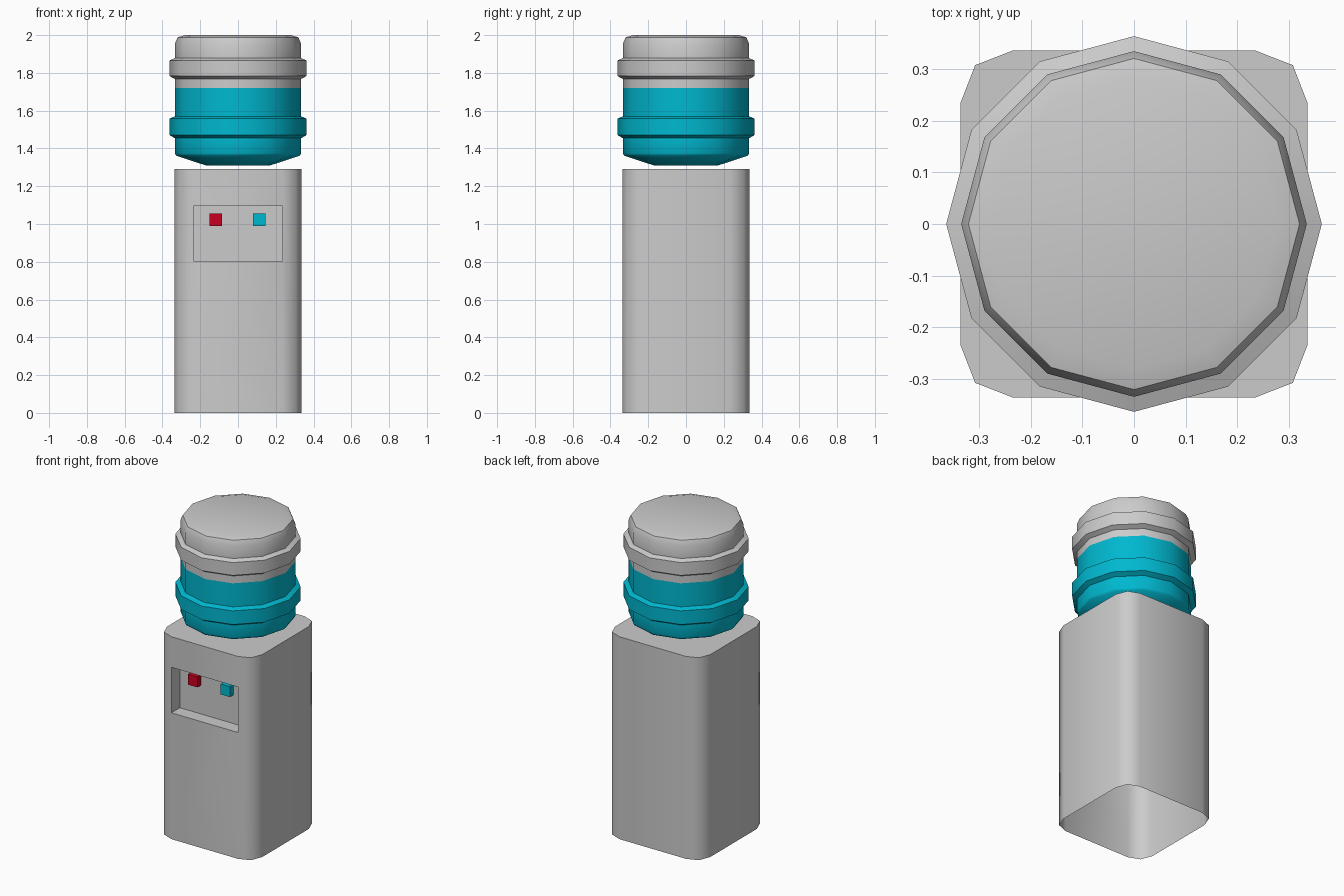
import bpy, bmesh, math

if "Cube" in bpy.data.objects:
    bpy.data.objects.remove(bpy.data.objects["Cube"])


def material(name, rgb):
    m = bpy.data.materials.new(name)
    m.diffuse_color = (*rgb, 1)
    m.use_nodes = True
    m.node_tree.nodes["Principled BSDF"].inputs["Base Color"].default_value = m.diffuse_color
    return m


BLUE = material("blue_plastic", (0.0, 0.48, 0.63))
RED = material("red_plastic", (0.6, 0.0, 0.015))


def finish(bm, name, mat=None, angle=50):
    me = bpy.data.meshes.new(name)
    bm.to_mesh(me)
    bm.free()
    ob = bpy.data.objects.new(name, me)
    bpy.context.collection.objects.link(ob)
    if mat:
        me.materials.append(mat)
    bpy.ops.object.select_all(action='DESELECT')
    ob.select_set(True)
    bpy.context.view_layer.objects.active = ob
    bpy.ops.object.shade_smooth_by_angle(angle=math.radians(angle))
    return ob


def loft(bm, rings):
    """Join equal-length closed rings (listed bottom to top) with quads."""
    rows = [[bm.verts.new(p) for p in ring] for ring in rings]
    n = len(rows[0])
    for a, b in zip(rows, rows[1:]):
        for i in range(n):
            j = (i + 1) % n
            bm.faces.new((a[i], a[j], b[j], b[i]))
    return rows


def lathe(name, profile, mat=None, cap_bottom=False, cap_top=False, sides=12):
    bm = bmesh.new()
    steps = [2 * math.pi * i / sides for i in range(sides)]
    rows = loft(bm, [[(r * math.cos(a), r * math.sin(a), z) for a in steps]
                     for r, z in profile])
    if cap_bottom:
        bm.faces.new(rows[0][::-1])
    if cap_top:
        bm.faces.new(rows[-1])
    return finish(bm, name, mat)


def band(z0, z1, r=0.334, R=0.363):
    """Profile of a raised band with slightly sloped shoulders."""
    return [(r, z0), (R, z0 + 0.017), (R, z1 - 0.012), (r, z1)]


# Cabinet: rounded-square shell, open underneath
corner = [(0.335, 0.235), (0.307, 0.307), (0.235, 0.335)]
outline = []
for k in range(4):
    c, s = round(math.cos(k * math.pi / 2)), round(math.sin(k * math.pi / 2))
    outline += [(c * x - s * y, s * x + c * y) for x, y in corner]
bm = bmesh.new()
rows = loft(bm, [[(x, y, z) for x, y in outline] for z in (0, 1.29)])
bm.faces.new(rows[1])

# Dispenser recess: cut the flat front strip and push its middle inwards
for z in (0.805, 1.095):
    front = [f for f in bm.faces if all(v.co.y < -0.334 for v in f.verts)]
    geom = set(front)
    for f in front:
        geom |= set(f.edges) | set(f.verts)
    bmesh.ops.bisect_plane(bm, geom=list(geom), plane_co=(0, 0, z), plane_no=(0, 0, 1))
panel = [f for f in bm.faces if all(v.co.y < -0.334 for v in f.verts)
         and 0.81 < f.calc_center_median().z < 1.09]
out = bmesh.ops.extrude_face_region(bm, geom=panel)
bmesh.ops.translate(bm, vec=(0, 0.085, 0),
                    verts=[g for g in out["geom"] if isinstance(g, bmesh.types.BMVert)])
bmesh.ops.delete(bm, geom=[f for f in panel if f.is_valid], context='FACES_ONLY')
finish(bm, "cabinet", angle=60)

# Hot and cold taps, standing on the recess back
for name, x, mat in (("hot_tap", -0.118, RED), ("cold_tap", 0.112, BLUE)):
    bm = bmesh.new()
    bmesh.ops.create_cube(bm, size=1)
    bmesh.ops.scale(bm, vec=(0.066, 0.038, 0.066), verts=bm.verts)
    bmesh.ops.translate(bm, vec=(x, -0.269, 1.022), verts=bm.verts)
    finish(bm, name, mat)

# Water-filled lower part of the bottle
lathe("bottle_water", [(0.17, 1.31), (0.328, 1.362), (0.334, 1.375)]
      + band(1.454, 1.57) + [(0.334, 1.72)], BLUE, cap_bottom=True)

# Empty upper part of the bottle with rounded top
lathe("bottle_top", [(0.334, 1.72)] + band(1.767, 1.878)
      + [(0.334, 1.955), (0.32, 1.988), (0.28, 2.0)], cap_top=True)
